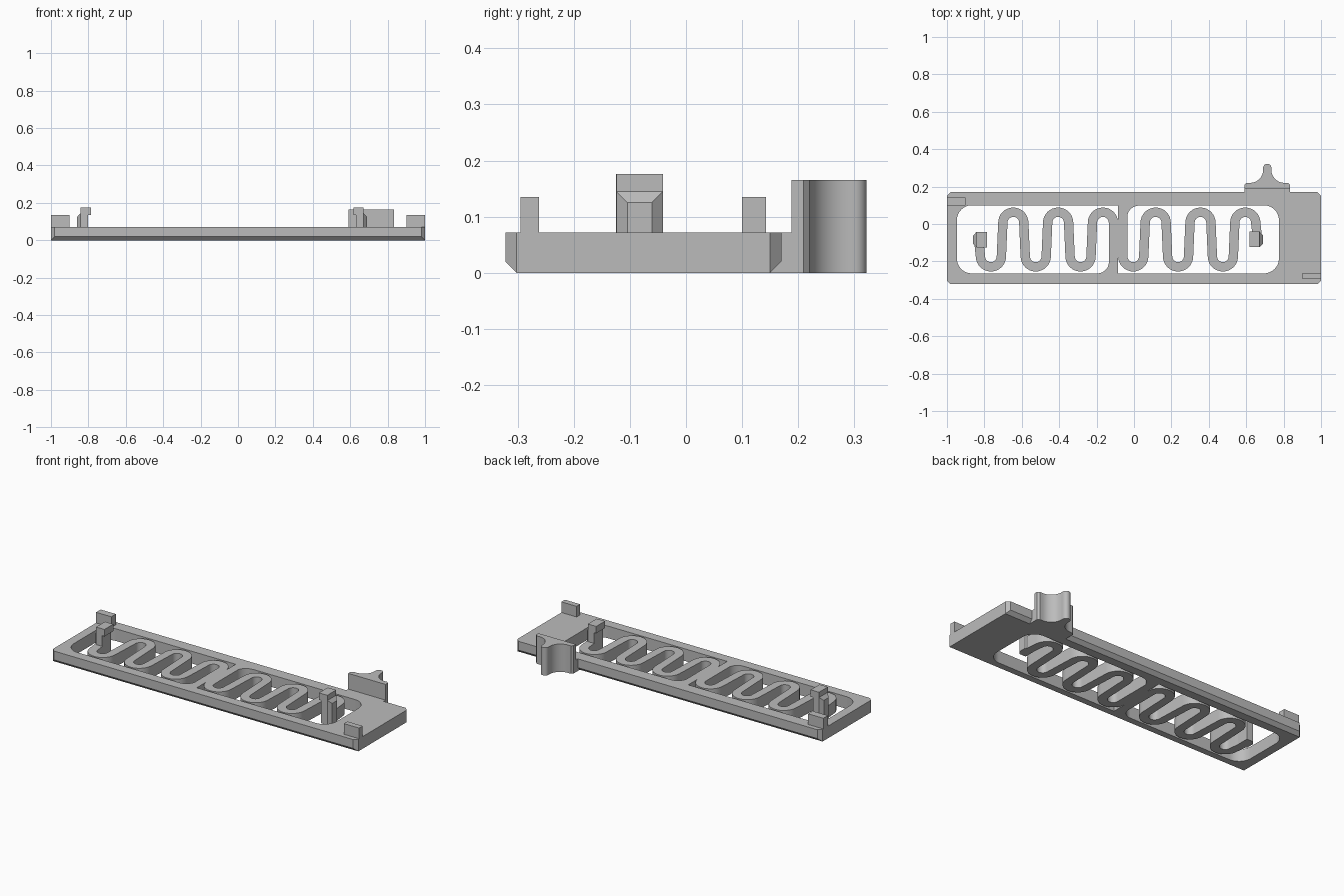
import bpy, bmesh, math
from mathutils import Matrix, Vector

cube = bpy.data.objects.get("Cube")
if cube:
    bpy.data.objects.remove(cube, do_unlink=True)

grey = bpy.data.materials.new("light_grey")
grey.use_nodes = True
COLOUR = (0.5, 0.5, 0.5, 1)
grey.diffuse_color = COLOUR
grey.node_tree.nodes["Principled BSDF"].inputs["Base Color"].default_value = COLOUR

T = 0.072                      # plate thickness
PIVOT = Vector((-0.085, -0.083, 0))
HALF_TURN = (Matrix.Translation(PIVOT) @ Matrix.Rotation(math.pi, 4, 'Z')
             @ Matrix.Translation(-PIVOT))


def finish(name, bm, smooth=False, turned=False):
    if turned:
        bm.transform(HALF_TURN)
    bmesh.ops.recalc_face_normals(bm, faces=bm.faces)
    mesh = bpy.data.meshes.new(name)
    bm.to_mesh(mesh)
    bm.free()
    mesh.materials.append(grey)
    obj = bpy.data.objects.new(name, mesh)
    bpy.context.collection.objects.link(obj)
    bpy.ops.object.select_all(action='DESELECT')
    obj.select_set(True)
    bpy.context.view_layer.objects.active = obj
    if smooth:
        bpy.ops.object.shade_smooth_by_angle(angle=math.radians(30))
    return obj


def prism(name, outline, z0, z1, smooth=False, turned=False):
    bm = bmesh.new()
    face = bm.faces.new([bm.verts.new((x, y, z0)) for x, y in outline])
    top = bmesh.ops.extrude_face_region(bm, geom=[face])["geom"]
    bmesh.ops.translate(bm, vec=(0, 0, z1 - z0),
                        verts=[v for v in top if isinstance(v, bmesh.types.BMVert)])
    return finish(name, bm, smooth, turned)


def box(name, x0, x1, y0, y1, z0, z1, turned=False):
    return prism(name, [(x0, y0), (x1, y0), (x1, y1), (x0, y1)], z0, z1, turned=turned)


def hull(name, points, turned=False):
    bm = bmesh.new()
    for p in points:
        bm.verts.new(p)
    bmesh.ops.convex_hull(bm, input=bm.verts)
    bmesh.ops.dissolve_limit(bm, angle_limit=0.01, verts=bm.verts, edges=bm.edges)
    return finish(name, bm, turned=turned)


def arc(cx, cy, rx, ry, a0, a1, n=12):
    angles = [math.radians(a0 + (a1 - a0) * i / n) for i in range(n + 1)]
    return [(cx + rx * math.cos(a), cy + ry * math.sin(a)) for a in angles]


# Frame plate: clipped corners, long lower edges chamfered
Y0, Y1, C = -0.322, 0.17, 0.02
points = [(x, y, 0) for x in (-1, 1) for y in (Y0 + C, Y1 - C)]
for z in (C, T):
    for s in (-1, 1):
        points += [(s, Y0 + C, z), (s, Y1 - C, z), (s * (1 - C), Y0, z), (s * (1 - C), Y1, z)]
frame = hull("frame", points)

# Rounded window cut through the plate
WX0, WX1, WY0, WY1, R = -0.947, 0.775, -0.264, 0.1, 0.08
window = []
for cx, cy, a in ((WX1 - R, WY1 - R, 0), (WX0 + R, WY1 - R, 90),
                  (WX0 + R, WY0 + R, 180), (WX1 - R, WY0 + R, 270)):
    window += arc(cx, cy, R, R, a, a + 90)
cutter = prism("window_cutter", window, -0.1, 0.2)
cutter.hide_render = True
cut = frame.modifiers.new("window", 'BOOLEAN')
cut.object = cutter
cut.solver = 'EXACT'
bpy.context.view_layer.objects.active = frame
bpy.ops.object.modifier_apply(modifier=cut.name)
bpy.data.objects.remove(cutter, do_unlink=True)
frame.select_set(True)
bpy.context.view_layer.objects.active = frame
bpy.ops.object.shade_smooth_by_angle(angle=math.radians(30))

# Corner stops
box("back_right_stop", -1, -0.9, 0.1, 0.143, T - 0.01, 0.135)
box("front_left_stop", 0.9, 1, -0.295, -0.262, T - 0.01, 0.135)

# Thumb tab with a neck joining it to the frame
TX, TW = 0.7125, 0.1225
box("tab_neck", TX - TW, TX + TW, 0.14, 0.195, 0, T)
half = [(TW, 0.188), (TW, 0.209), (TW - 0.011, 0.22)]
half += arc(0.092, 0.29, 0.07, 0.07, 270, 180)
half += arc(0, 0.3, 0.022, 0.022, 0, 90, 8)
tab = [(TX + x, y) for x, y in half] + [(TX - x, y) for x, y in reversed(half[:-1])]
prism("thumb_tab", tab, 0, 0.165, smooth=True)

# Centre line of one serpentine spring, from its latch to the frame
ARCH, STEP, X0, LOW, HIGH = 0.056, 0.1198, -0.765, -0.173, 0.007
path = [(-0.832, -0.07)]
for i in range(6):
    x = X0 + i * STEP
    path += arc(x, HIGH, ARCH, ARCH, 180, 0, 16) if i % 2 else arc(x, LOW, ARCH, ARCH, 180, 360, 16)
path.append((path[-1][0], WY0 - 0.02))


def ribbon(path, width):
    left, right = [], []
    for i, (x, y) in enumerate(path):
        a, b = path[max(i - 1, 0)], path[min(i + 1, len(path) - 1)]
        n = Vector((a[1] - b[1], b[0] - a[0])).normalized() * width / 2
        left.append((x + n.x, y + n.y))
        right.append((x - n.x, y - n.y))
    return left + right[::-1]


# Each half: spring, root fillet, hooked latch post and its outer rib
for side, turned in (("right", False), ("left", True)):
    prism(side + "_spring", ribbon(path, 0.05), 0, T, True, turned)

    fx, f = path[-1][0] - 0.024, 0.062
    fillet = arc(fx - f, WY0 + f, f, f, 270, 360) + [(fx + 0.01, WY0 - 0.01), (fx - f, WY0 - 0.01)]
    prism(side + "_spring_fillet", fillet, 0, T, True, turned)

    box(side + "_latch_post", -0.842, -0.802, -0.125, -0.042, 0, 0.14, turned)
    box(side + "_latch_hook", -0.842, -0.787, -0.125, -0.042, 0.135, 0.176, turned)
    rib = [(-0.842, y, z) for y in (-0.125, -0.042) for z in (0, 0.145)]
    rib += [(-0.86, y, z) for y in (-0.105, -0.062) for z in (0, 0.125)]
    hull(side + "_latch_rib", rib, turned)
